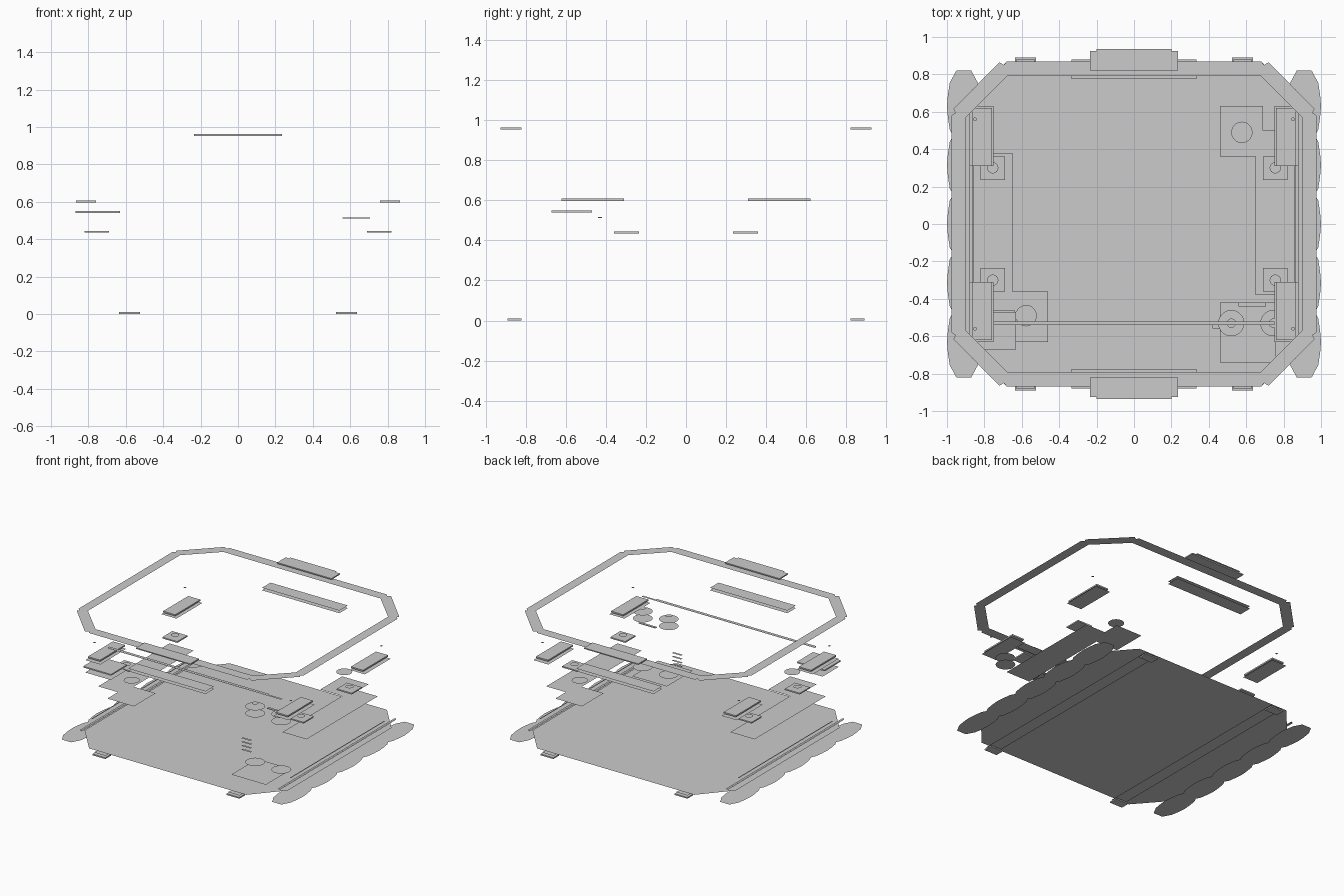
import bpy, math

if "Cube" in bpy.data.objects:
    bpy.data.objects.remove(bpy.data.objects["Cube"])

def mesh_obj(name, verts, faces):
    me = bpy.data.meshes.new(name)
    me.from_pydata(verts, [], faces)
    me.update()
    ob = bpy.data.objects.new(name, me)
    bpy.context.collection.objects.link(ob)
    return ob

def sheet(name, pts, z):
    return mesh_obj(name, [(x, y, z) for x, y in pts], [tuple(range(len(pts)))])

def rect(name, x0, x1, y0, y1, z):
    x0, x1 = sorted((x0, x1))
    y0, y1 = sorted((y0, y1))
    return sheet(name, [(x0, y0), (x1, y0), (x1, y1), (x0, y1)], z)

def slab(name, x0, x1, y0, y1, z0, z1):
    # thin closed plate
    x0, x1 = sorted((x0, x1))
    y0, y1 = sorted((y0, y1))
    v = [(x, y, z) for z in (z0, z1) for x, y in ((x0, y0), (x1, y0), (x1, y1), (x0, y1))]
    f = [(3, 2, 1, 0), (4, 5, 6, 7)] + [(i, (i + 1) % 4, (i + 1) % 4 + 4, i + 4) for i in range(4)]
    return mesh_obj(name, v, f)

def disc(name, x, y, z, r, n=20):
    return sheet(name, [(x + r * math.cos(2 * math.pi * i / n), y + r * math.sin(2 * math.pi * i / n))
                        for i in range(n)], z)

def four_way(corner):
    # corner runs from the back edge to the right edge; result is counter-clockwise
    rev = corner[::-1]
    return (rev + [(-x, y) for x, y in corner] + [(-x, -y) for x, y in rev]
            + [(x, -y) for x, y in corner])

# floor
sheet("floor", four_way([(.68, .87), (.88, .64)]), .035)

# top rim with notched corners
outer_c = [(.68, .87), (.695, .85), (.72, .865), (.965, .615), (.955, .595), (.975, .58)]
inner_c = [(.68 + .22 * t, .79 - .22 * t) for t in (0, .08, .15, .85, .92, 1)]
outer, inner = four_way(outer_c), four_way(inner_c)
n = len(outer)
mesh_obj("top_rim", [(x, y, .937) for x, y in outer + inner],
         [(i, (i + 1) % n, (i + 1) % n + n, i + n) for i in range(n)])

# scalloped side pads
half = [(.04, .19), (.075, .125), (.085, .06), (.09, 0), (.085, -.06), (.075, -.125), (.04, -.19)]
pad = half[::-1] + [(-x, y) for x, y in half]
for s in (-1, 1):
    for k in range(-2, 3):
        sheet("side_pad", [(s * .91 + x, k * .315 + y) for x, y in pad], .012)

# front and back pieces
for s in (-1, 1):
    slab("handle", -.235, .235, s * .82, s * .925, .953, .962)
    rect("handle_cap", -.2, .2, s * .83, s * .935, .966)
    for z in (.735, .755):
        rect("grip_ledge", -.335, .335, s * .775, s * .88, z)
    for t in (-1, 1):
        slab("foot", t * .525, t * .635, s * .82, s * .89, 0, .01)

# side runners and corner hardware
for s in (-1, 1):
    rect("under_rail", s * .53, s * .63, -.88, .88, .02)
    rect("lower_runner", s * .85, s * .865, -.72, .72, .065)
    rect("lower_runner_top", s * .85, s * .865, -.72, .72, .072)
    rect("upper_runner", s * .855, s * .865, -.58, .58, .105)
    for t in (-1, 1):
        slab("corner_latch", s * .76, s * .865, t * .31, t * .62, .597, .608)
        rect("latch_base", s * .75, s * .88, t * .31, t * .63, .58)
        disc("latch_screw", s * .85, t * .56, .70, .01, 8)
        slab("bracket", s * .69, s * .82, t * .235, t * .36, .435, .445)
        disc("bracket_pin", s * .755, t * .3, .455, .03, 16)

# side shelves with round knobs
for s in (-1, 1):
    shelf = [(.86, -.38), (.65, -.38), (.65, .36), (.46, .36), (.46, .63), (.69, .63), (.69, .5), (.86, .5)]
    sheet("side_shelf", [(s * x, s * y) for x, y in shelf[::-1]], .33)
    disc("shelf_knob", s * .577, s * .49, .45, .057)

# mechanism along the front
slab("corner_box", -.87, -.63, -.67, -.47, .54, .55)
rect("corner_box_base", -.86, -.64, -.66, -.46, .50)
rect("cross_rod", -.75, .75, -.54, -.52, .672)
rect("cross_rod_top", -.75, .63, -.54, -.52, .678)
slab("lever", .56, .705, -.44, -.42, .512, .517)
rect("mechanism_base", .46, .76, -.74, -.42, .085)
for x in (.52, .745):
    for z in (.12, .5, .555):
        disc("wheel", x, -.53, z, .07)
    disc("wheel_hub", x, -.53, .58, .025, 12)
for k in range(4):
    rect("vent_slat", .42, .5, -.56, -.54, .2 + .03 * k)
